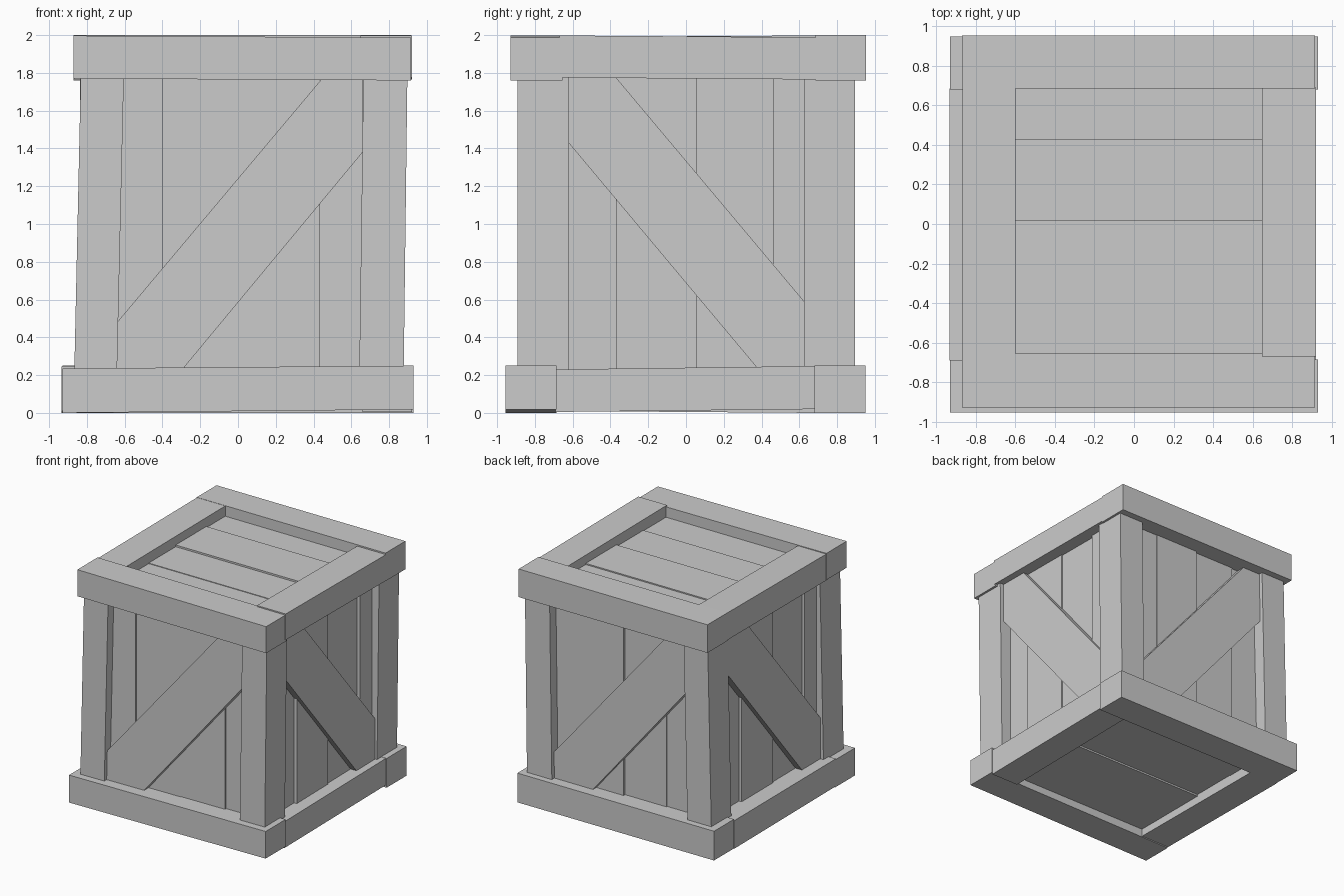
import bpy, bmesh

if "Cube" in bpy.data.objects:
    bpy.data.objects.remove(bpy.data.objects["Cube"])


def slab(name, axis, pts, lo, hi, turn=1):
    """Extrude a 2D profile along an axis; turn=-1 spins it half a turn about z."""
    def place(p, d):
        a, b = p
        x, y, z = {'x': (d, a, b), 'y': (a, d, b), 'z': (a, b, d)}[axis]
        return (x * turn, y * turn, z)

    bm = bmesh.new()
    low = [bm.verts.new(place(p, lo)) for p in pts]
    high = [bm.verts.new(place(p, hi)) for p in pts]
    n = len(pts)
    bm.faces.new(low)
    bm.faces.new(high)
    for i in range(n):
        j = (i + 1) % n
        bm.faces.new((low[i], low[j], high[j], high[i]))
    bmesh.ops.recalc_face_normals(bm, faces=bm.faces)
    mesh = bpy.data.meshes.new(name)
    bm.to_mesh(mesh)
    bm.free()
    obj = bpy.data.objects.new(name, mesh)
    bpy.context.collection.objects.link(obj)
    return obj


def beam(name, axis, a0, a1, left, right, lo, hi):
    """Horizontal beam; left and right are (bottom, top) heights at its two ends."""
    slab(name, axis, [(a0, left[0]), (a1, right[0]), (a1, right[1]), (a0, left[1])], lo, hi)


def rect(a0, a1, b0, b1):
    return [(a0, b0), (a1, b0), (a1, b1), (a0, b1)]


# Bottom frame
beam("bottom_front_beam", 'y', -0.93, 0.93, (0.0, 0.235), (0.018, 0.25), -0.955, -0.685)
beam("bottom_back_beam", 'y', -0.93, 0.93, (0.0, 0.25), (0.0, 0.25), 0.68, 0.95)
beam("bottom_right_beam", 'x', -0.69, 0.685, (0.005, 0.23), (0.02, 0.248), 0.66, 0.922)
beam("bottom_left_beam", 'x', -0.69, 0.685, (0.01, 0.245), (0.0, 0.24), -0.935, -0.66)

# Top frame
beam("top_front_beam", 'y', -0.87, 0.916, (1.77, 1.997), (1.76, 1.987), -0.928, -0.655)
beam("top_back_beam", 'y', -0.87, 0.916, (1.76, 2.0), (1.76, 2.0), 0.685, 0.953)
beam("top_right_beam", 'x', -0.67, 0.69, (1.775, 1.998), (1.765, 1.988), 0.648, 0.92)
beam("top_left_beam", 'x', -0.67, 0.69, (1.765, 1.99), (1.765, 1.998), -0.868, -0.6)

# Leaning corner posts
left_post = [(-0.867, 0.2), (-0.641, 0.2), (-0.604, 1.8), (-0.832, 1.8)]
right_post = [(0.642, 0.2), (0.877, 0.2), (0.897, 1.8), (0.664, 1.8)]
for side, lo, hi in (("front", -0.892, -0.62), ("back", 0.625, 0.895)):
    slab(side + "_left_post", 'y', left_post, lo, hi)
    slab(side + "_right_post", 'y', right_post, lo, hi)

# Wall boards: (start, end, outer face distance); back and left are half a turn round
front = [(-0.7, -0.4, 0.815), (-0.4, 0.015, 0.80), (0.015, 0.435, 0.795), (0.435, 0.7, 0.78)]
back = [(-0.7, -0.44, 0.81), (-0.44, -0.02, 0.815), (-0.02, 0.37, 0.795), (0.37, 0.7, 0.785)]
right = [(-0.7, -0.37, 0.79), (-0.37, 0.055, 0.815), (0.055, 0.46, 0.805), (0.46, 0.7, 0.83)]
walls = [("front", "right", front, right, 0.0, 1), ("back", "left", back, right, 0.03, -1)]
for wide, narrow, wide_boards, narrow_boards, sink, turn in walls:
    for i, (a, b, d) in enumerate(wide_boards):
        slab(f"{wide}_board_{i + 1}", 'y', rect(a, b, 0.12, 1.88), -d, -d + 0.06, turn)
    for i, (a, b, d) in enumerate(narrow_boards):
        slab(f"{narrow}_board_{i + 1}", 'x', rect(a, b, 0.12, 1.88),
             d - sink - 0.06, d - sink, turn)

    # Diagonal braces
    slab(wide + "_brace", 'y',
         [(-0.65, 0.468), (0.445, 1.77), (0.66, 1.77), (0.66, 1.38), (-0.29, 0.235), (-0.65, 0.235)],
         -0.86, -0.76, turn)
    slab(narrow + "_brace", 'x',
         [(-0.63, 1.44), (0.375, 0.24), (0.63, 0.24), (0.63, 0.585), (-0.37, 1.775), (-0.63, 1.775)],
         0.74, 0.86 - sink * 0.8, turn)

# Lid and floor boards, recessed inside the frames
planks = [(-0.7, -0.35, 0.10, 0.075), (-0.35, 0.015, 0.095, 0.075),
          (0.015, 0.43, 0.08, 0.09), (0.43, 0.72, 0.09, 0.085)]
for i, (a, b, top_inset, floor_inset) in enumerate(planks):
    slab(f"lid_board_{i + 1}", 'z', rect(-0.7, 0.7, a, b), 1.94 - top_inset, 2.0 - top_inset)
    slab(f"floor_board_{i + 1}", 'z', rect(-0.7, 0.7, a, b), floor_inset, floor_inset + 0.06)
